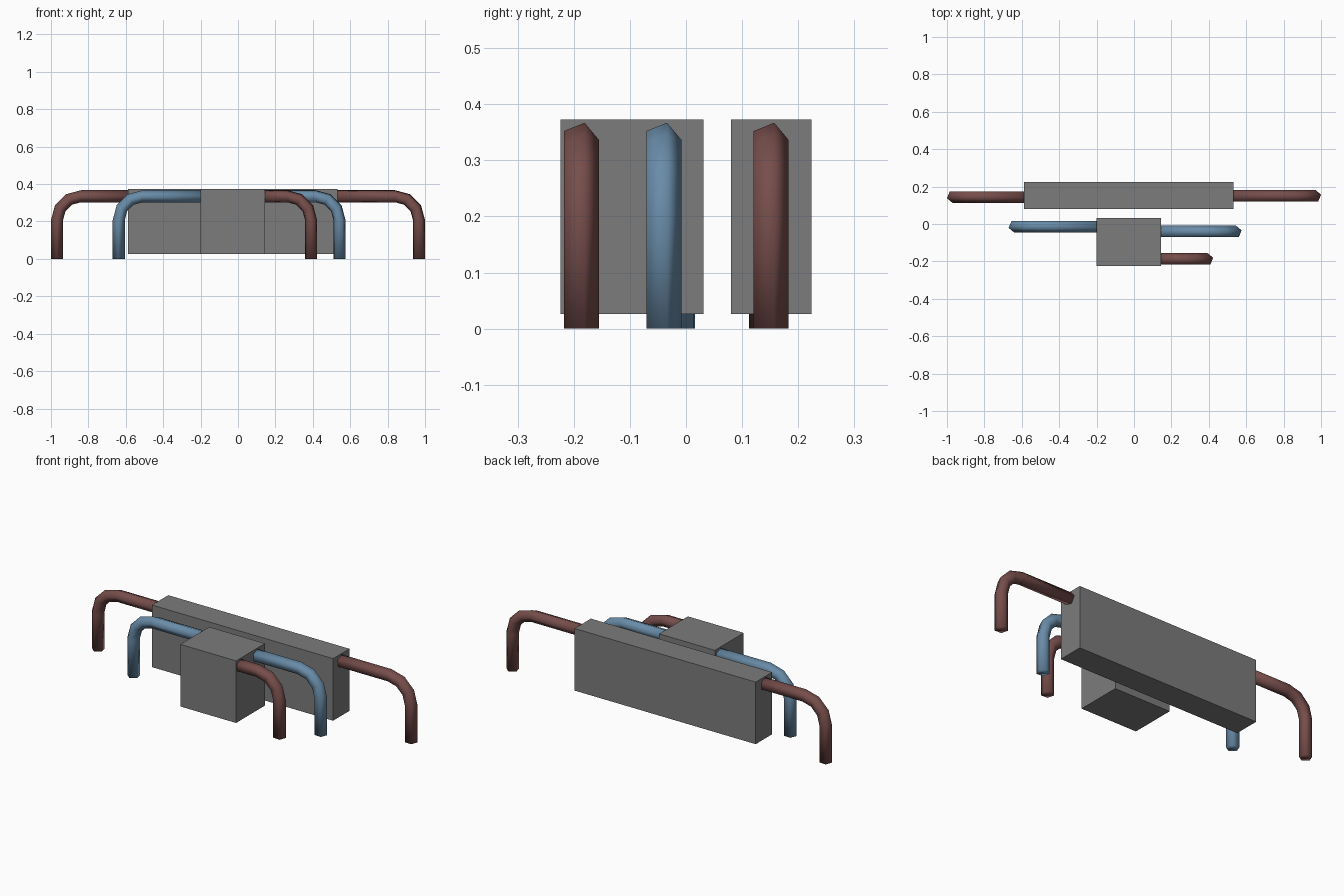
import bpy, bmesh, math

if "Cube" in bpy.data.objects:
    bpy.data.objects.remove(bpy.data.objects["Cube"])


def material(name, rgb):
    m = bpy.data.materials.new(name)
    m.diffuse_color = (*rgb, 1)
    m.use_nodes = True
    m.node_tree.nodes["Principled BSDF"].inputs["Base Color"].default_value = m.diffuse_color
    return m


red = material("red_lead", (0.18, 0.075, 0.07))
blue = material("blue_lead", (0.14, 0.26, 0.39))
grey = material("dark_grey_body", (0.2, 0.2, 0.2))


def box(name, x0, x1, y0, y1, z0=0.026, z1=0.373):
    bpy.ops.mesh.primitive_cube_add(size=1, location=((x0 + x1) / 2, (y0 + y1) / 2, (z0 + z1) / 2))
    ob = bpy.context.object
    ob.name = name
    ob.scale = (x1 - x0, y1 - y0, z1 - z0)
    bpy.ops.object.transform_apply(location=False, rotation=False, scale=True)
    ob.data.materials.append(grey)
    return ob


R, BEND, AXIS_Z = 0.034, 0.127, 0.334   # tube radius, bend radius, height of the run
SECTION = [(R * math.cos(math.radians(4 + 72 * i)), R * math.sin(math.radians(4 + 72 * i))) for i in range(5)]


def lead(name, side, start, end, y, mat):
    """Five-sided tube leaving a body at start, bending down to the floor at leg axis end."""
    cx, cz = end - BEND, AXIS_Z - BEND
    stations = [(start, AXIS_Z, 0)]
    for k in range(4):
        a = math.radians(30 * k)
        stations.append((cx + BEND * math.sin(a), cz + BEND * math.cos(a), a))
    stations.append((end, 0, math.pi / 2))
    bm = bmesh.new()
    # the left leads are the right ones turned half round, so x and y both flip
    rings = [[bm.verts.new((side * (px + v * math.sin(a)), y + side * u, pz + v * math.cos(a)))
              for u, v in SECTION] for px, pz, a in stations]
    for r0, r1 in zip(rings, rings[1:]):
        for i in range(5):
            j = (i + 1) % 5
            bm.faces.new((r0[i], r0[j], r1[j], r1[i]))
    bm.faces.new(rings[0])
    bm.faces.new(rings[-1])
    for f in bm.faces:
        f.smooth = True
    bmesh.ops.recalc_face_normals(bm, faces=bm.faces)
    me = bpy.data.meshes.new(name)
    bm.to_mesh(me)
    bm.free()
    me.materials.append(mat)
    ob = bpy.data.objects.new(name, me)
    bpy.context.collection.objects.link(ob)
    return ob


# Bodies
box("long_body", -0.588, 0.532, 0.08, 0.224)
box("short_body", -0.20, 0.145, -0.224, 0.031)

# Bent leads
lead("long_body_right_lead", 1, 0.532, 0.967, 0.149, red)
lead("long_body_left_lead", -1, 0.588, 0.967, 0.146, red)
lead("short_body_right_lead", 1, 0.145, 0.542, -0.042, blue)
lead("short_body_left_lead", -1, 0.20, 0.637, -0.0125, blue)
lead("short_body_front_lead", 1, 0.145, 0.39, -0.189, red)
